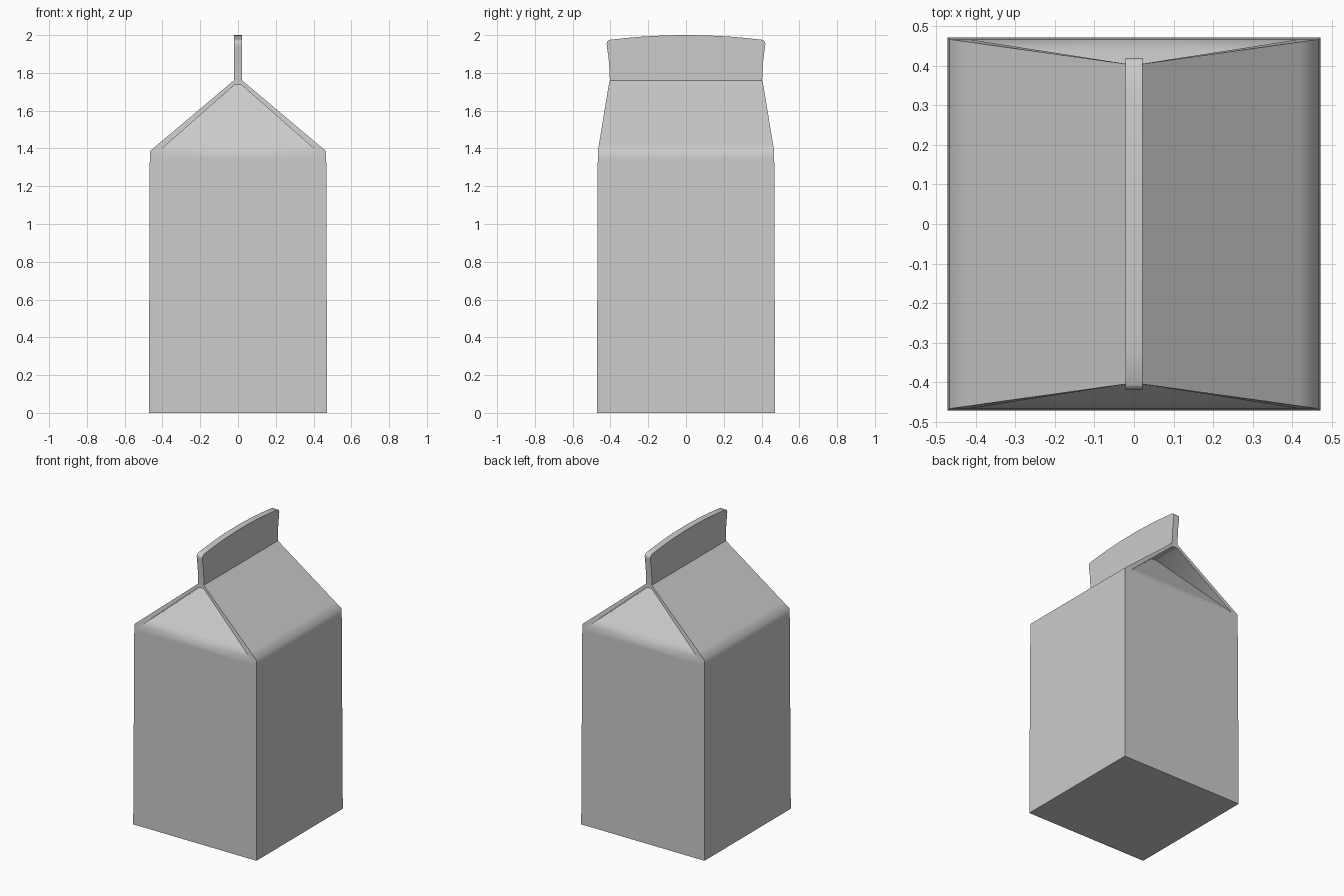
import bpy, bmesh, math

if "Cube" in bpy.data.objects:
    bpy.data.objects.remove(bpy.data.objects["Cube"])


def finish(bm, name, angle):
    bmesh.ops.recalc_face_normals(bm, faces=bm.faces[:])
    mesh = bpy.data.meshes.new(name)
    bm.to_mesh(mesh)
    bm.free()
    obj = bpy.data.objects.new(name, mesh)
    bpy.context.collection.objects.link(obj)
    bpy.ops.object.select_all(action='DESELECT')
    obj.select_set(True)
    bpy.context.view_layer.objects.active = obj
    bpy.ops.object.shade_smooth_by_angle(angle=math.radians(angle))
    return obj


# carton: one quarter (x > 0, y < 0) with folded gable, then mirrored twice
b, a, h = 0.472, 0.467, 1.385        # base half width, shoulder half width, shoulder height
f, ridge, under = 0.022, 1.76, 1.735  # seam half thickness, ridge height, underside height
gy, dy = 0.405, 0.20                 # ridge end, inner end of tucked gable
P = {
    'base': (b, -b, 0), 'base_f': (0, -b, 0), 'base_r': (b, 0, 0), 'base_c': (0, 0, 0),
    'corner': (a, -a, h), 'top_r': (a, 0, h), 'top_f': (0, -a, h), 'inner': (0.418, -a, h),
    'ridge': (f, -gy, ridge), 'ridge_r': (f, 0, ridge), 'ridge_f': (0, -gy, ridge),
    'lip': (f - 0.002, -gy, under), 'lip_f': (0, -gy, under),
    'tuck': (f - 0.002, -dy, under), 'tuck_f': (0, -dy, under),
}
faces = [
    'base_f base corner inner top_f',    # front wall
    'base base_r top_r corner',          # side wall
    'base_c base_r base base_f',         # bottom
    'corner top_r ridge_r ridge',        # roof slope
    'corner ridge lip inner',            # roof edge
    'inner lip tuck',                    # roof underside
    'top_f inner tuck tuck_f',           # tucked gable panel
    'lip lip_f tuck_f tuck',             # seam underside
    'ridge ridge_f lip_f lip',           # seam end
]
bm = bmesh.new()
V = {k: bm.verts.new(p) for k, p in P.items()}
for names in faces:
    bm.faces.new([V[n] for n in names.split()])
for axis in 'XY':
    geom = bm.verts[:] + bm.edges[:] + bm.faces[:]
    bmesh.ops.mirror(bm, geom=geom, axis=axis, merge_dist=1e-5)
bmesh.ops.remove_doubles(bm, verts=bm.verts[:], dist=1e-5)
# support loops that keep the soft folds tight
for z in (0.05, h - 0.04, h + 0.04):
    bmesh.ops.bisect_plane(bm, geom=bm.verts[:] + bm.edges[:] + bm.faces[:],
                           plane_co=(0, 0, z), plane_no=(0, 0, 1))
finish(bm, "carton_body", 55)

# top seam: flared profile with a gently arched top edge
half = [(0.403, 1.755), (0.406, 1.82), (0.410, 1.88), (0.419, 1.94), (0.420, 1.955),
        (0.416, 1.968), (0.405, 1.975)]
half += [(y, 2.0 - 0.025 * (y / 0.405) ** 2) for y in (0.32, 0.24, 0.16, 0.08)]
profile = half + [(0, 2.0)] + [(-y, z) for y, z in reversed(half)]
bm = bmesh.new()
face = bm.faces.new([bm.verts.new((-f, y, z)) for y, z in profile])
ext = bmesh.ops.extrude_face_region(bm, geom=[face])
bmesh.ops.translate(bm, vec=(2 * f, 0, 0),
                    verts=[v for v in ext['geom'] if isinstance(v, bmesh.types.BMVert)])
finish(bm, "top_seam", 50)
